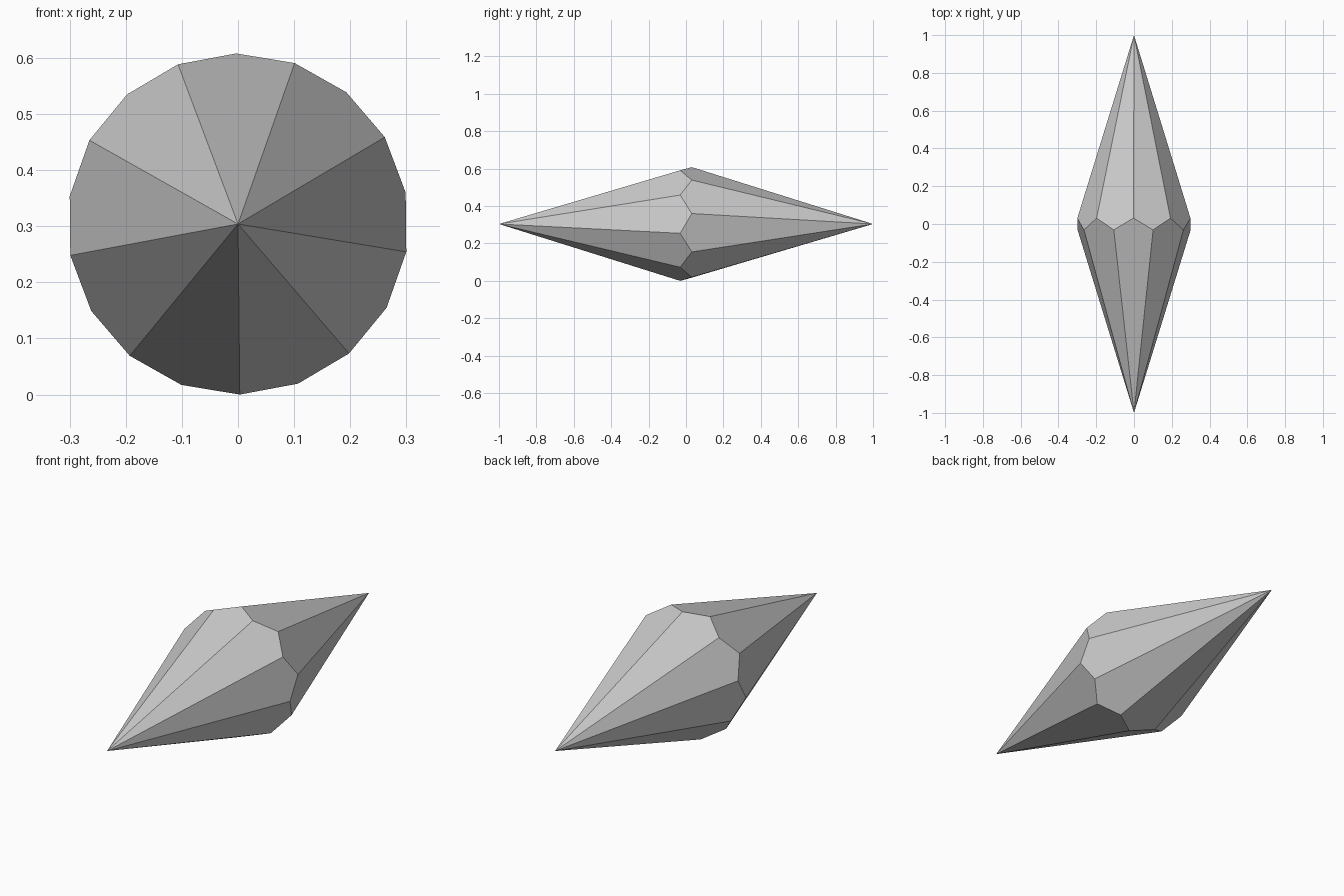
import bpy
import bmesh
from math import cos, sin, radians

cube = bpy.data.objects.get("Cube")
if cube:
    bpy.data.objects.remove(cube, do_unlink=True)

SIDES = 9
RADIUS = 0.304
STEP = 180 / SIDES
TWIST = -89.4    # angle of the lowest corner

# Zigzag offset that keeps every kite-shaped facet flat
c = cos(radians(STEP))
ZIGZAG = (1 - c) / (1 + c)

# Plain grey stone
grey = bpy.data.materials.new("grey_stone")
grey.use_nodes = True
colour = (0.6, 0.6, 0.6, 1)
grey.diffuse_color = colour
grey.node_tree.nodes["Principled BSDF"].inputs["Base Color"].default_value = colour

# Crystal: two points joined by a zigzag girdle of kite facets
bm = bmesh.new()
front_tip = bm.verts.new((0, -1, RADIUS))
back_tip = bm.verts.new((0, 1, RADIUS))
girdle = []
for i in range(2 * SIDES):
    a = radians(TWIST + i * STEP)
    y = ZIGZAG if i % 2 else -ZIGZAG
    girdle.append(bm.verts.new((RADIUS * cos(a), y, RADIUS + RADIUS * sin(a))))

for i in range(2 * SIDES):
    tip = back_tip if i % 2 else front_tip
    bm.faces.new([tip] + [girdle[(i + k) % (2 * SIDES)] for k in range(3)])

bmesh.ops.recalc_face_normals(bm, faces=bm.faces)
mesh = bpy.data.meshes.new("crystal")
bm.to_mesh(mesh)
bm.free()
mesh.materials.append(grey)
crystal = bpy.data.objects.new("crystal", mesh)
bpy.context.collection.objects.link(crystal)
